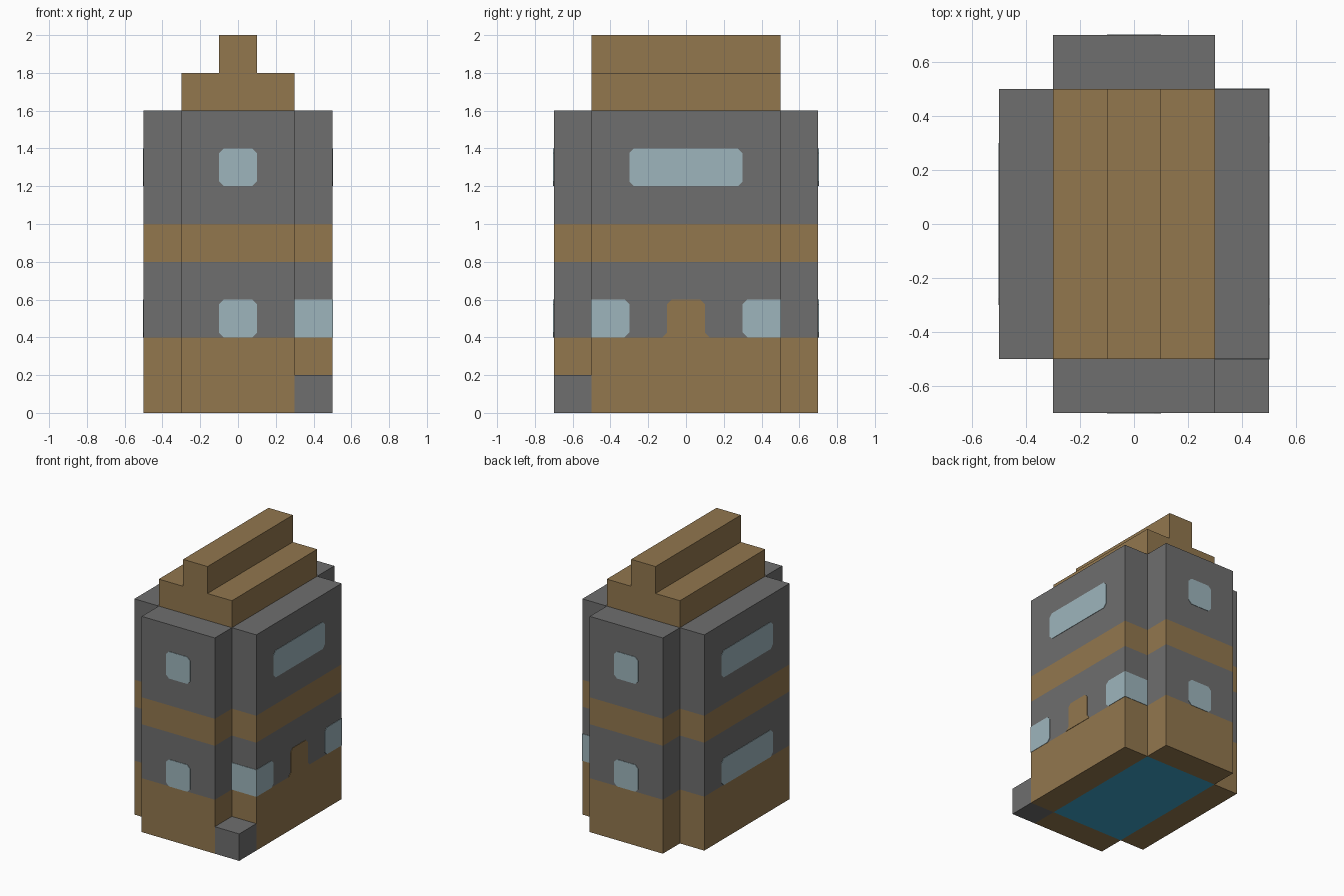
import bpy
import bmesh

if "Cube" in bpy.data.objects:
    bpy.data.objects.remove(bpy.data.objects["Cube"], do_unlink=True)


def make_material(name, rgb):
    mat = bpy.data.materials.new(name)
    mat.use_nodes = True
    mat.diffuse_color = (*rgb, 1)
    mat.node_tree.nodes["Principled BSDF"].inputs["Base Color"].default_value = (*rgb, 1)
    return mat


STONE = make_material("grey stone", (0.156, 0.156, 0.156))
WOOD = make_material("brown wood", (0.287, 0.184, 0.076))
GLASS = make_material("pale glass", (0.337, 0.46, 0.503))
FLOOR = make_material("teal floor", (0.048, 0.366, 0.578))
THICK = 0.003


def finish(name, bm, *materials):
    bmesh.ops.recalc_face_normals(bm, faces=bm.faces)
    mesh = bpy.data.meshes.new(name)
    bm.to_mesh(mesh)
    bm.free()
    for mat in materials:
        mesh.materials.append(mat)
    obj = bpy.data.objects.new(name, mesh)
    bpy.context.collection.objects.link(obj)
    return obj


def prism(name, outline, place, depth, mat):
    """Extrude a 2D outline; place(u, v, d) maps it into space."""
    bm = bmesh.new()
    near = [bm.verts.new(place(u, v, 0)) for u, v in outline]
    far = [bm.verts.new(place(u, v, depth)) for u, v in outline]
    bm.faces.new(near)
    bm.faces.new(far)
    for i in range(len(near)):
        j = (i + 1) % len(near)
        bm.faces.new((near[i], near[j], far[j], far[i]))
    return finish(name, bm, mat)


def wall(axis, pos):
    """Mapping onto an upright wall, with depth going outward."""
    sign = 1 if pos > 0 else -1
    if axis == "x":
        return lambda u, v, d: (pos + sign * d, u, v)
    return lambda u, v, d: (u, pos + sign * d, v)


def window(name, place, u0, u1, z0, cut0=0.025, cut1=0.025):
    """Glass plate with clipped corners, cut0 and cut1 for its two ends."""
    z1 = z0 + 0.2
    outline = []
    for u, z, c, su, sz in ((u0, z0, cut0, 1, 1), (u1, z0, cut1, -1, 1),
                            (u1, z1, cut1, -1, -1), (u0, z1, cut0, 1, -1)):
        pair = [(u, z + sz * c), (u + su * c, z)] if c else [(u, z)]
        outline += pair if su * sz > 0 else pair[::-1]
    prism(name, outline, place, THICK, GLASS)


# Cross-shaped tower body, banded by height
quarter = [(0.5, 0.5), (0.3, 0.5), (0.3, 0.7)]
plan = []
for sx, sy in ((1, 1), (-1, 1), (-1, -1), (1, -1)):
    corner = [(sx * x, sy * y) for x, y in quarter]
    plan += corner if sx * sy > 0 else corner[::-1]
levels = [(0, None), (0.4, 1), (0.8, 0), (1.0, 1), (1.6, 0)]
bm = bmesh.new()
rings = [[bm.verts.new((x, y, z)) for x, y in plan] for z, _ in levels]
for k in range(1, len(rings)):
    for i in range(12):
        j = (i + 1) % 12
        face = bm.faces.new((rings[k - 1][i], rings[k - 1][j], rings[k][j], rings[k][i]))
        face.material_index = levels[k][1]
for ring, arm_mat, centre_mat in ((rings[0], 1, 2), (rings[-1], 0, 0)):
    bm.faces.new([ring[i] for i in (1, 4, 7, 10)]).material_index = centre_mat
    for s in (1, 4, 7, 10):
        arm = [ring[(s + n) % 12] for n in range(4)]
        bm.faces.new(arm).material_index = arm_mat
finish("tower_body", bm, STONE, WOOD, FLOOR)

# Stepped roof with ridge
roof = [(-0.3, 1.6), (0.3, 1.6), (0.3, 1.8), (0.1, 1.8),
        (0.1, 2), (-0.1, 2), (-0.1, 1.8), (-0.3, 1.8)]
prism("stepped_roof", roof, lambda u, v, d: (u, d - 0.5, v), 1, WOOD)

# Stone block in the front left corner
block = [(0.3, -0.7), (0.5, -0.7), (0.5, -0.5), (0.3, -0.5)]
prism("corner_block", block, lambda u, v, d: (u, v, d), 0.2, STONE)

# Windows on the front, back and sides
for name, pos in (("front", -0.7), ("back", 0.7)):
    for z in (0.4, 1.2):
        window(name + "_window", wall("y", pos), -0.1, 0.1, z)
for name, pos in (("left", 0.5), ("right", -0.5)):
    window(name + "_upper_window", wall("x", pos), -0.3, 0.3, 1.2)
window("right_lower_window", wall("x", -0.5), -0.3, 0.3, 0.4)

# Glass wrapping round both corners of the left wing
left = wall("x", 0.5)
window("front_corner_side_pane", left, -0.5 - THICK, -0.3, 0.4, cut0=0)
window("back_corner_side_pane", left, 0.3, 0.5 + THICK, 0.4, cut1=0)
for name, pos in (("front", -0.5), ("back", 0.5)):
    window(name + "_corner_pane", wall("y", pos), 0.3, 0.5, 0.4, 0, 0)

# Wooden door top with flared foot
half = [(0.125, 0.4), (0.1, 0.425), (0.1, 0.575), (0.075, 0.6)]
door = half + [(-u, v) for u, v in reversed(half)]
prism("door_top", door, left, THICK, WOOD)
